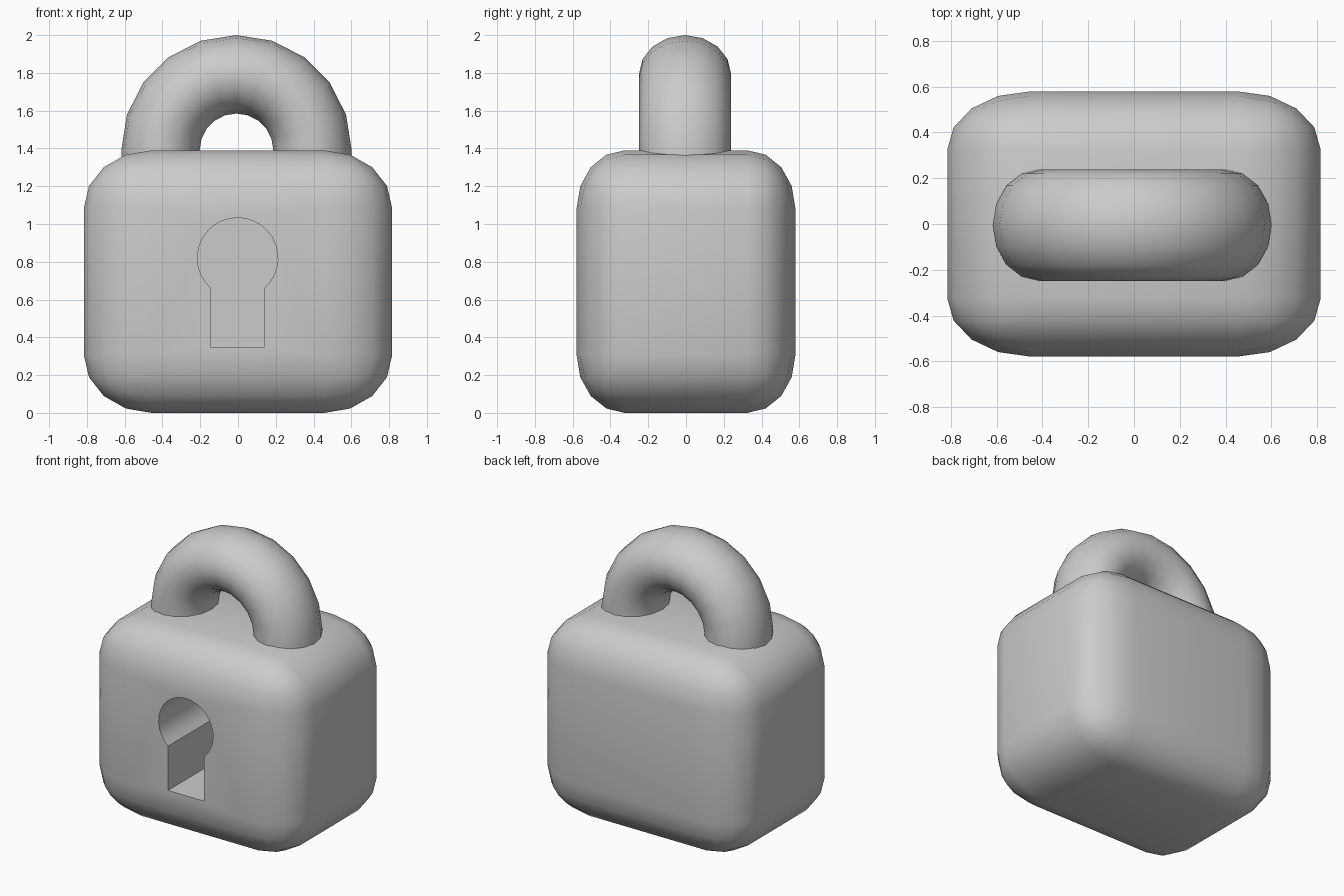
import bpy, bmesh, math
from mathutils import Vector

if "Cube" in bpy.data.objects:
    bpy.data.objects.remove(bpy.data.objects["Cube"])


def make_object(name, bm):
    bmesh.ops.recalc_face_normals(bm, faces=bm.faces)
    mesh = bpy.data.meshes.new(name)
    bm.to_mesh(mesh)
    bm.free()
    obj = bpy.data.objects.new(name, mesh)
    bpy.context.collection.objects.link(obj)
    return obj


def smooth(obj, degrees=40):
    bpy.ops.object.select_all(action='DESELECT')
    obj.select_set(True)
    bpy.context.view_layer.objects.active = obj
    bpy.ops.object.shade_smooth_by_angle(angle=math.radians(degrees))


# Body: rounded cube stretched to the lock's proportions
bm = bmesh.new()
bmesh.ops.create_cube(bm, size=2)
bmesh.ops.bevel(bm, geom=bm.edges[:], offset=0.44, segments=4,
                profile=0.5, affect='EDGES')
bmesh.ops.scale(bm, vec=(0.816, 0.579, 0.695), verts=bm.verts)
bmesh.ops.translate(bm, vec=(0, 0, 0.695), verts=bm.verts)
body = make_object("lock_body", bm)

# Keyhole cutter: round head with a straight slot, pushed in from the front
radius, head_z, slot, slot_bottom = 0.213, 0.82, 0.14, 0.347
start = -math.acos(slot / radius)
sweep = math.pi - 2 * start
outline = [(slot, slot_bottom)]
outline += [(radius * math.cos(start + sweep * i / 24),
             head_z + radius * math.sin(start + sweep * i / 24)) for i in range(25)]
outline += [(-slot, slot_bottom)]
bm = bmesh.new()
face = bm.faces.new([bm.verts.new((x - 0.002, -0.8, z)) for x, z in outline])
result = bmesh.ops.extrude_face_region(bm, geom=[face])
moved = [v for v in result["geom"] if isinstance(v, bmesh.types.BMVert)]
bmesh.ops.translate(bm, vec=(0, 0.8, 0), verts=moved)
cutter = make_object("keyhole_cutter", bm)
cutter.hide_render = True

cut = body.modifiers.new("keyhole", 'BOOLEAN')
cut.operation = 'DIFFERENCE'
cut.solver = 'EXACT'
cut.object = cutter
bpy.context.view_layer.objects.active = body
bpy.ops.object.modifier_apply(modifier=cut.name)
bpy.data.objects.remove(cutter)
smooth(body)

# Shackle: half ring of oval section, its feet sunk into the body
major, minor, depth, sides, steps = 0.4025, 0.2075, 0.244, 16, 10
centre = Vector((-0.008, -0.005, 1.39))
path = [(major, -0.12, 0)]
path += [(major * math.cos(a), major * math.sin(a), a)
         for a in (math.pi * i / steps for i in range(steps + 1))]
path += [(-major, -0.12, math.pi)]
bm = bmesh.new()
rings = []
for px, pz, a in path:
    ring = []
    for j in range(sides):
        b = 2 * math.pi * j / sides
        r = minor * math.cos(b)
        ring.append(bm.verts.new(centre + Vector((px + r * math.cos(a),
                                                  depth * math.sin(b),
                                                  pz + r * math.sin(a)))))
    rings.append(ring)
for r0, r1 in zip(rings, rings[1:]):
    for j in range(sides):
        k = (j + 1) % sides
        bm.faces.new((r0[j], r0[k], r1[k], r1[j]))
bm.faces.new(rings[0])
bm.faces.new(rings[-1])
smooth(make_object("shackle", bm))
